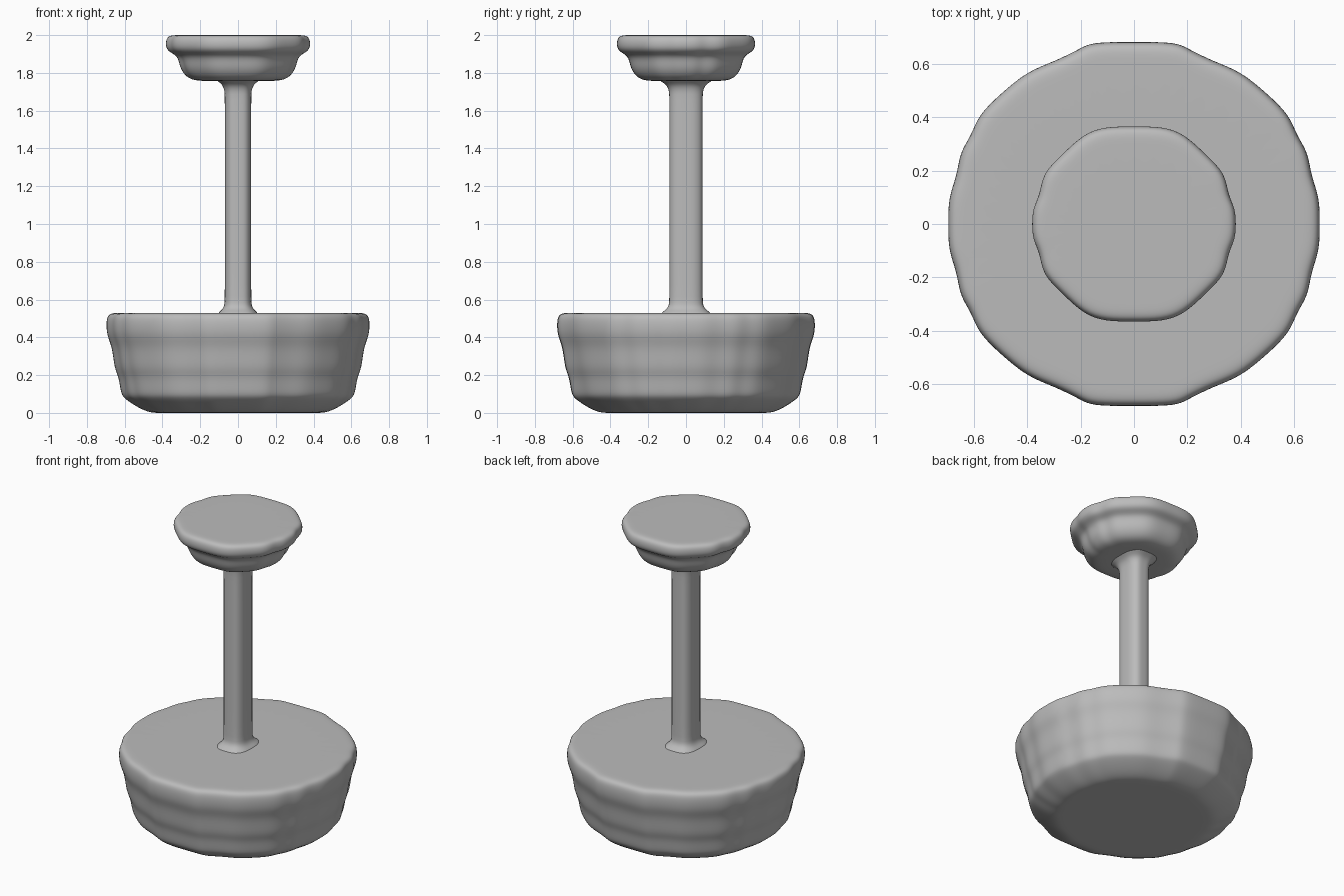
import bpy
import bmesh

default = bpy.data.objects.get("Cube")
if default:
    bpy.data.objects.remove(default)

# Single plain grey material
grey = bpy.data.materials.new("plain grey")
grey.use_nodes = True
colour = (0.5, 0.5, 0.5, 1)
grey.diffuse_color = colour
shader = grey.node_tree.nodes["Principled BSDF"]
shader.inputs["Base Color"].default_value = colour
shader.inputs["Roughness"].default_value = 0.6


def mirror_outline(quarter):
    """Complete a quarter outline running from +x to +y into a closed loop."""
    half = quarter + [(-x, y) for x, y in reversed(quarter[:-1])]
    return half + [(x, -y) for x, y in reversed(half[1:-1])]


def loft(name, quarter, profile):
    """Stack scaled copies of an outline along (radius, height) pairs."""
    outline = mirror_outline(quarter)
    reach = quarter[0][0]
    bm = bmesh.new()
    rings = [[bm.verts.new((x * r / reach, y * r / reach, z)) for x, y in outline]
             for r, z in profile]
    count = len(outline)
    for low, high in zip(rings, rings[1:]):
        for i in range(count):
            j = (i + 1) % count
            bm.faces.new((low[i], low[j], high[j], high[i]))
    bm.faces.new(rings[0][::-1])
    bm.faces.new(rings[-1])
    bmesh.ops.recalc_face_normals(bm, faces=bm.faces)
    for face in bm.faces:
        face.smooth = True
    mesh = bpy.data.meshes.new(name)
    bm.to_mesh(mesh)
    bm.free()
    mesh.materials.append(grey)
    obj = bpy.data.objects.new(name, mesh)
    bpy.context.collection.objects.link(obj)
    soften = obj.modifiers.new("soften", "SUBSURF")
    soften.levels = soften.render_levels = 2
    return obj


# Wide stepped drum at the bottom
base_outline = [(.698, 0), (.698, .1), (.665, .18), (.655, .27), (.612, .33),
                (.585, .41), (.5, .49), (.4, .575), (.3, .61), (.2, .66),
                (.16, .684), (0, .684)]
loft("base", base_outline,
     [(.40, 0), (.45, 0), (.49, .01), (.54, .035), (.60, .075), (.62, .1),
      (.63, .19), (.655, .235), (.665, .35), (.695, .41), (.698, .49),
      (.685, .523), (.65, .53), (.60, .53)])

# Slender column with a flare where it meets each end
post_outline = [(.07, 0), (.07, .045), (.05, .08), (.025, .088), (0, .088)]
loft("post", post_outline,
     [(.11, .51), (.105, .53), (.085, .545), (.07, .57), (.07, .62),
      (.07, 1.66), (.07, 1.7), (.08, 1.735), (.105, 1.755), (.13, 1.775)])

# Two-step cap at the top
cap_outline = [(.383, 0), (.38, .06), (.352, .11), (.344, .19), (.27, .26),
               (.19, .338), (.11, .366), (0, .366)]
loft("cap", cap_outline,
     [(.15, 1.757), (.22, 1.758), (.265, 1.772), (.295, 1.805), (.31, 1.84),
      (.32, 1.89), (.365, 1.91), (.383, 1.935), (.383, 1.97), (.372, 1.993),
      (.345, 2), (.3, 2)])
